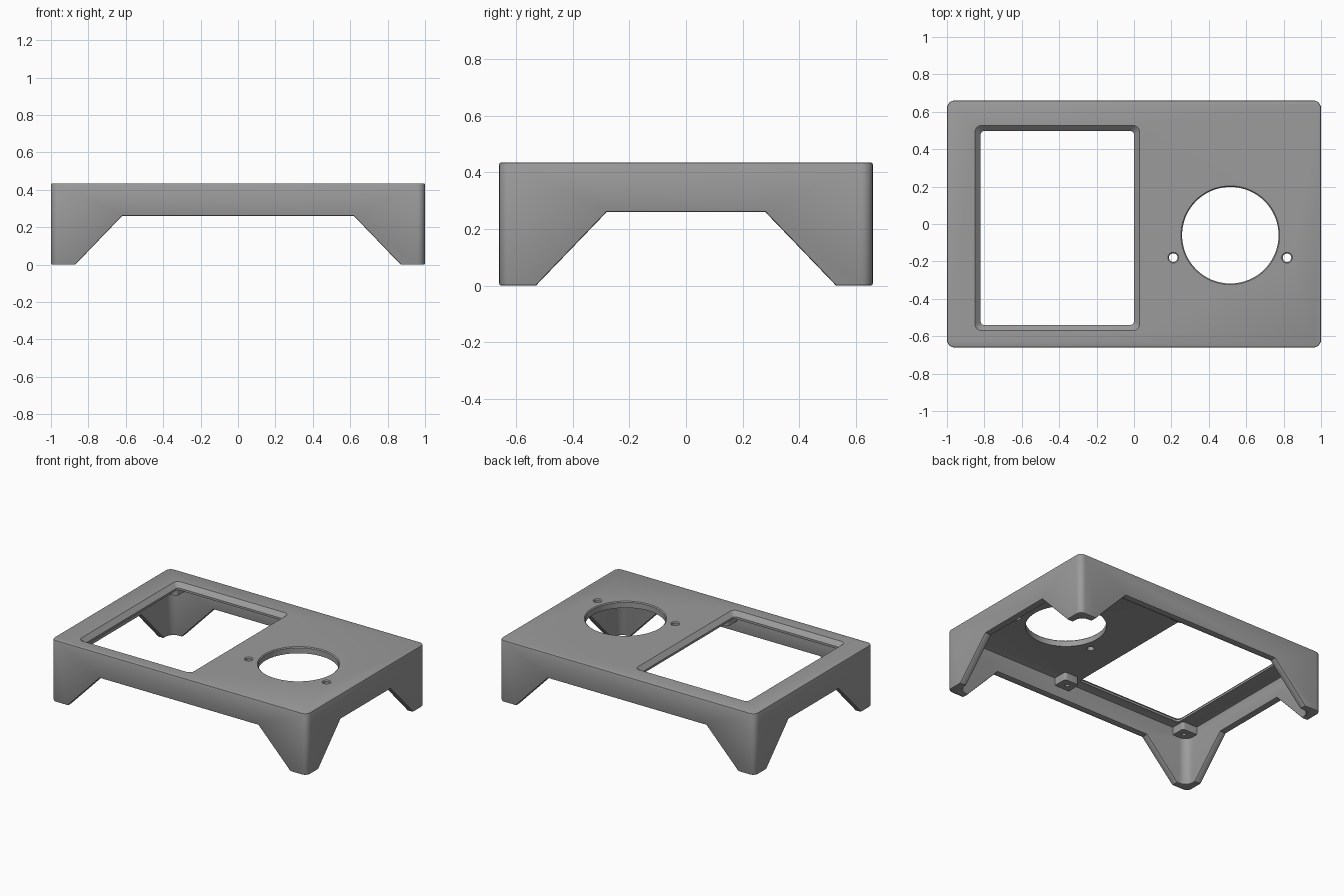
import bpy, bmesh, math

if "Cube" in bpy.data.objects:
    bpy.data.objects.remove(bpy.data.objects["Cube"])

H, W, D = 0.435, 1.0, 0.66        # height, half width, half depth
WALL, PLATE = 0.05, 0.045

grey = bpy.data.materials.new("mid grey")
grey.diffuse_color = (0.33, 0.33, 0.33, 1)
grey.use_nodes = True
grey.node_tree.nodes["Principled BSDF"].inputs["Base Color"].default_value = grey.diffuse_color


def ring(x0, x1, y0, y1, r, z, n=6):
    """Rounded rectangle at height z."""
    pts = []
    for i, (cx, cy) in enumerate([(x1 - r, y1 - r), (x0 + r, y1 - r),
                                  (x0 + r, y0 + r), (x1 - r, y0 + r)]):
        for k in range(n + 1):
            a = math.pi / 2 * (i + k / n)
            pts.append((cx + r * math.cos(a), cy + r * math.sin(a), z))
    return pts


def disc(cx, cy, r, z, n=32):
    return [(cx + r * math.cos(2 * math.pi * k / n),
             cy + r * math.sin(2 * math.pi * k / n), z) for k in range(n)]


def loft(name, rings, hide=True):
    """Closed solid through matching loops."""
    bm = bmesh.new()
    loops = [[bm.verts.new(p) for p in r] for r in rings]
    n = len(loops[0])
    for a, b in zip(loops, loops[1:]):
        for i in range(n):
            j = (i + 1) % n
            bm.faces.new((a[i], a[j], b[j], b[i]))
    bm.faces.new(loops[0][::-1])
    bm.faces.new(loops[-1])
    bmesh.ops.recalc_face_normals(bm, faces=bm.faces)
    me = bpy.data.meshes.new(name)
    bm.to_mesh(me)
    bm.free()
    me.materials.append(grey)
    ob = bpy.data.objects.new(name, me)
    bpy.context.collection.objects.link(ob)
    ob.hide_render = hide
    return ob


helpers = []


def boolean(ob, cutter, op='DIFFERENCE'):
    m = ob.modifiers.new(cutter.name, 'BOOLEAN')
    m.operation, m.object, m.solver = op, cutter, 'EXACT'
    helpers.append(cutter)


# outer case and hollow underside
case = loft("case", [ring(-W, W, -D, D, 0.04, 0), ring(-W, W, -D, D, 0.04, H)], False)
ix, iy = W - WALL, D - WALL
boolean(case, loft("cavity", [ring(-ix, ix, -iy, iy, 0.06, z) for z in (-0.1, H - PLATE)]))

# tapered openings that leave four corner legs
def opening(low, high):
    s = 0.1 * (low - high) / 0.26
    return [(-low - s, -0.1), (low + s, -0.1), (high, 0.26), (-high, 0.26)]

boolean(case, loft("front_opening", [[(u, y, z) for u, z in opening(0.87, 0.62)] for y in (-1, 1)]))
boolean(case, loft("side_opening", [[(x, u, z) for u, z in opening(0.53, 0.28)] for x in (-2, 2)]))

# softened edges
bev = case.modifiers.new("soft_edges", 'BEVEL')
bev.width, bev.segments = 0.007, 2
bev.limit_method, bev.angle_limit = 'ANGLE', math.radians(60)

# screw bosses with blind holes around the window
for bx0, bx1, hx in ((-0.97, -0.835, -0.885), (0.03, 0.145, 0.085)):
    for s in (-1, 1):
        y0, y1 = sorted((s * 0.51, s * 0.63))
        boolean(case, loft("screw_boss", [ring(bx0, bx1, y0, y1, 0.018, z, 4)
                                          for z in (0.335, H - 0.02)]), 'UNION')
        boolean(case, loft("boss_hole", [disc(hx, s * 0.56, 0.014, z, 16) for z in (0.3, 0.40)]))

# bevelled window
def window(g, r, z):
    return ring(-0.82 - g, g, -0.54 - g, 0.497 + g, r, z)

boolean(case, loft("window_cut", [window(0, 0.02, 0.2), window(0, 0.02, H - 0.03),
                                  window(0.03, 0.035, H), window(0.03, 0.035, H + 0.1)]))

# round opening and its two screw holes
for x, y, r, n in ((0.515, -0.06, 0.258, 64), (0.21, -0.18, 0.023, 20), (0.818, -0.18, 0.023, 20)):
    boolean(case, loft("round_cut", [disc(x, y, r, 0.3, n), disc(x, y, r, H - 0.006, n),
                                     disc(x, y, r + 0.006, H, n), disc(x, y, r + 0.006, H + 0.1, n)]))

# bake the result, drop the helpers and smooth
dg = bpy.context.evaluated_depsgraph_get()
baked = bpy.data.meshes.new_from_object(case.evaluated_get(dg))
case.modifiers.clear()
case.data = baked
baked.materials.clear()
baked.materials.append(grey)
for p in baked.polygons:
    p.material_index = 0
for h in helpers:
    bpy.data.objects.remove(h)
bpy.ops.object.select_all(action='DESELECT')
case.select_set(True)
bpy.context.view_layer.objects.active = case
bpy.ops.object.shade_smooth_by_angle(angle=math.radians(30))
